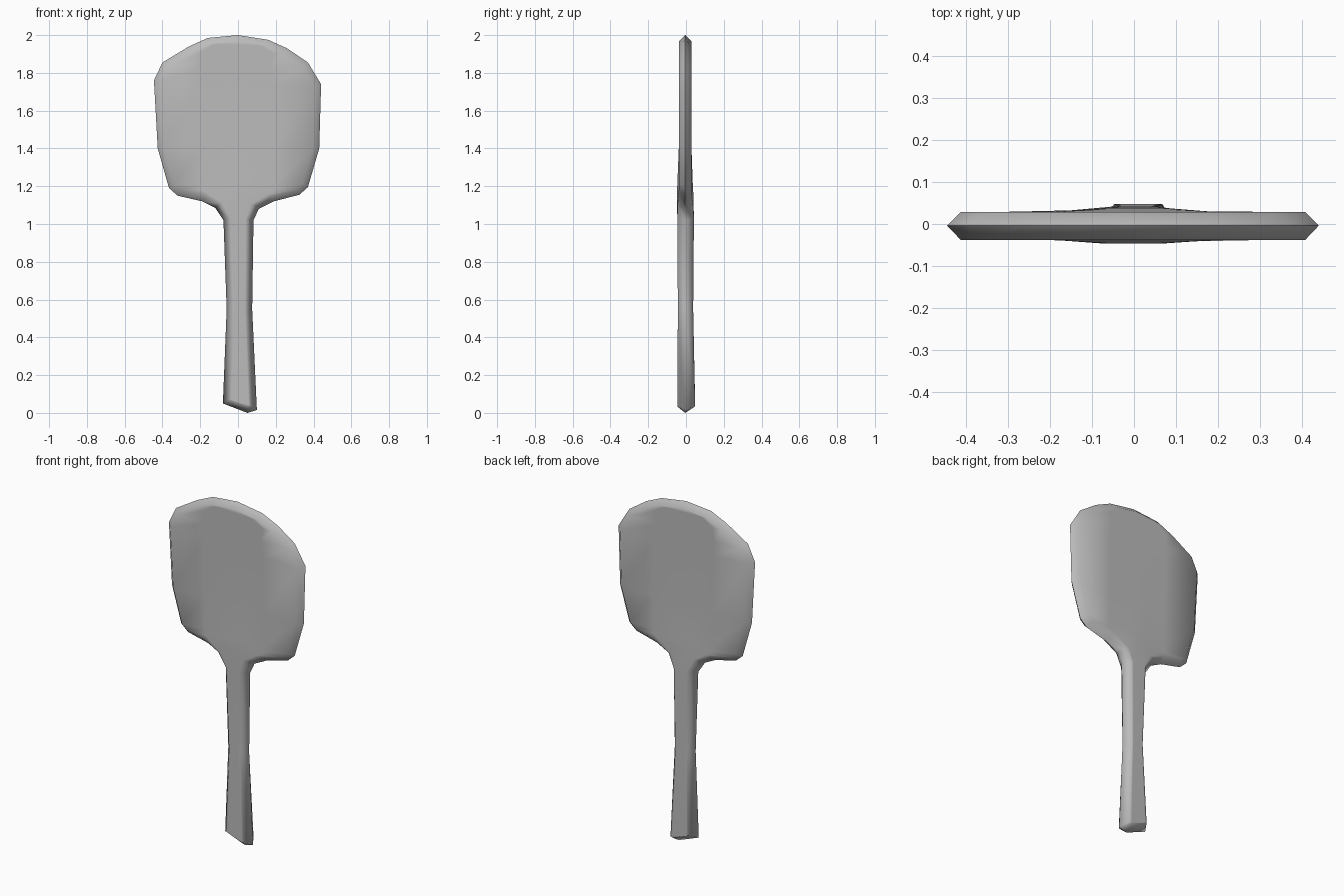
import bpy
import math
from mathutils import Vector

cube = bpy.data.objects.get("Cube")
if cube:
    bpy.data.objects.remove(cube, do_unlink=True)

# Plain grey material
grey = bpy.data.materials.new("plain_grey")
grey.use_nodes = True
colour = (0.5, 0.5, 0.5, 1.0)
grey.diffuse_color = colour
grey.node_tree.nodes["Principled BSDF"].inputs["Base Color"].default_value = colour

# Outline: left and right rim points from handle end to blade top, as (x, z)
BOTTOM, TOP = (0.05, 0.0), (0.0, 2.0)
LEFT = [(-.08, .05), (-.06, .55), (-.077, 1.02), (-.12, 1.085), (-.19, 1.12), (-.32, 1.15),
        (-.365, 1.19), (-.425, 1.4), (-.445, 1.76), (-.40, 1.855), (-.26, 1.94), (-.16, 1.985)]
RIGHT = [(.10, .015), (.075, .55), (.082, 1.02), (.11, 1.08), (.19, 1.12), (.325, 1.155),
         (.37, 1.195), (.43, 1.4), (.44, 1.74), (.37, 1.855), (.26, 1.93), (.16, 1.975)]
# Front and back depth at the centre of each row, blade depth at its sides
FRONT = [.046, .043, .046, .047, .047, .047, .046] + [.038] * 5
BACK = [.048, .038, .042, .040, .039, .038, .036] + [.029] * 5
RIM_Y, BEVEL = -0.004, 0.032
ROWS = len(LEFT)


def inset(points, distance):
    """Move a counter-clockwise outline inwards with mitred corners."""
    result = []
    for i, p in enumerate(points):
        a = (p - points[i - 1]).normalized()
        b = (points[(i + 1) % len(points)] - p).normalized()
        na, nb = Vector((-a.y, a.x)), Vector((-b.y, b.x))
        mid = (na + nb).normalized()
        result.append(p + mid * distance / max(mid.dot(na), 0.7))
    return result


# Ring order: bottom, right side upwards, top, left side downwards
outline = [Vector(p) for p in [BOTTOM] + RIGHT + [TOP] + LEFT[::-1]]
inner = inset(outline, BEVEL)
count = len(outline)

verts = [(p.x, RIM_Y, p.y) for p in outline]
faces = []


def add(x, y, z):
    verts.append((x, y, z))
    return len(verts) - 1


def build_side(sign, depths, blade_depth):
    """Sheet of one broad side, raised at the neck, joined to the rim."""
    def face(*ids):
        faces.append(ids if sign < 0 else ids[::-1])

    bottom = add(inner[0].x, sign * depths[0], inner[0].y)
    grid = []
    for r in range(ROWS):
        right, left = inner[1 + r], inner[count - 1 - r]
        mid, half = (left + right) / 2, (right.x - left.x) / 2
        near, far = min(half * .5, .06), min(half * .8, .19)
        row = []
        for x in (-half, -far, -near, near, far, half):
            p = left.lerp(right, (x + half) / (2 * half))
            fade = min(max((abs(x) - .06) / .13, 0), 1)
            depth = depths[r] + (blade_depth - depths[r]) * fade
            row.append(add(p.x, sign * depth, p.y))
        grid.append(row)
    top = add(inner[ROWS + 1].x, sign * blade_depth, inner[ROWS + 1].y)

    # Broad side
    for c in range(5):
        face(bottom, grid[0][c + 1], grid[0][c])
        face(grid[-1][c], grid[-1][c + 1], top)
        for lo, hi in zip(grid, grid[1:]):
            face(lo[c], lo[c + 1], hi[c + 1], hi[c])

    # Bevel from rim to broad side
    ring = [bottom] + [g[-1] for g in grid] + [top] + [g[0] for g in grid[::-1]]
    for i in range(count):
        j = (i + 1) % count
        face(i, j, ring[j], ring[i])


build_side(-1, FRONT, .038)
build_side(1, BACK, .029)

mesh = bpy.data.meshes.new("paddle")
mesh.from_pydata(verts, [], faces)
mesh.materials.append(grey)
mesh.update()
paddle = bpy.data.objects.new("paddle", mesh)
bpy.context.collection.objects.link(paddle)

# Soft shading
bpy.ops.object.select_all(action="DESELECT")
paddle.select_set(True)
bpy.context.view_layer.objects.active = paddle
bpy.ops.object.shade_smooth_by_angle(angle=math.radians(80))
